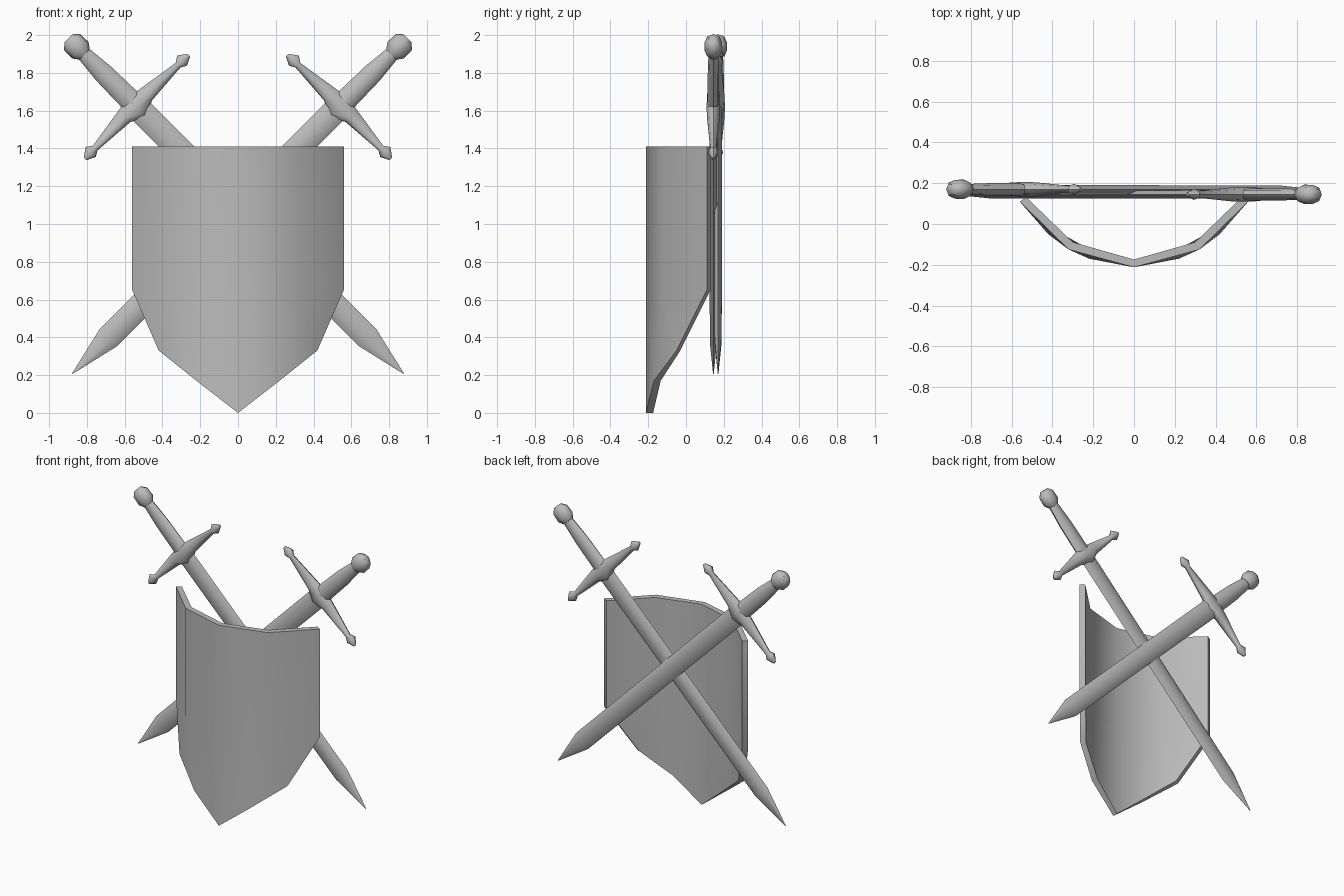
import bpy, bmesh, math
from mathutils import Vector

if "Cube" in bpy.data.objects:
    bpy.data.objects.remove(bpy.data.objects["Cube"])

steel = bpy.data.materials.new("grey_steel")
steel.diffuse_color = (0.5, 0.5, 0.5, 1)
steel.use_nodes = True
steel.node_tree.nodes["Principled BSDF"].inputs["Base Color"].default_value = steel.diffuse_color
R = math.sqrt(0.5)


def finish(name, bm, angle):
    bmesh.ops.remove_doubles(bm, verts=bm.verts, dist=0.0001)
    bmesh.ops.recalc_face_normals(bm, faces=bm.faces)
    mesh = bpy.data.meshes.new(name)
    bm.to_mesh(mesh)
    bm.free()
    mesh.materials.append(steel)
    ob = bpy.data.objects.new(name, mesh)
    bpy.context.collection.objects.link(ob)
    bpy.ops.object.select_all(action='DESELECT')
    bpy.context.view_layer.objects.active = ob
    ob.select_set(True)
    bpy.ops.object.shade_smooth_by_angle(angle=math.radians(angle))


def loft(name, stations, sides, place, angle=50):
    """Stations are (along, low width, high width, half depth)."""
    bm = bmesh.new()
    rings = []
    for along, lo, hi, depth in stations:
        ring = []
        for i in range(sides):
            a = 2 * math.pi * i / sides
            c = math.cos(a)
            ring.append(bm.verts.new(place(along, c * (hi if c > 0 else lo), math.sin(a) * depth)))
        rings.append(ring)
    for r0, r1 in zip(rings, rings[1:]):
        for i in range(sides):
            j = (i + 1) % sides
            bm.faces.new((r0[i], r0[j], r1[j], r1[i]))
    bm.faces.new(rings[0])
    bm.faces.new(rings[-1])
    finish(name, bm, angle)


def sword(side, m, y):
    origin = Vector((-0.853 * m, y, 1.938))
    down, across = Vector((m * R, 0, -R)), Vector((m * R, 0, R))

    def on_axis(s, t, d):
        return origin + down * s + across * t + Vector((0, d, 0))

    def on_guard(t, s, d):
        return on_axis(0.45 + s, t, d)

    # pommel: faceted ball
    loft(side + "_pommel", [(s, w, w, d) for s, w, d in (
        (-0.064, 0.03, 0.025), (-0.035, 0.06, 0.046),
        (0.025, 0.062, 0.048), (0.058, 0.038, 0.03))], 8, on_axis)
    # grip: swells towards the guard
    loft(side + "_grip", [(s, w, w, d) for s, w, d in (
        (0.05, 0.039, 0.026), (0.2, 0.054, 0.03), (0.45, 0.06, 0.03))], 8, on_axis)
    # blade: flattened hexagon ending in a point
    loft(side + "_blade", [(s, w, w, d) for s, w, d in (
        (0.44, 0.067, 0.024), (2.18, 0.064, 0.022), (2.447, 0.002, 0.002))], 6, on_axis)
    # crossguard: tapers out to flared, pointed ends
    half = [(0.08, 0.056, 0.032, 0.034), (0.31, 0.02, 0.015, 0.017),
            (0.342, 0.042, 0.033, 0.027), (0.388, 0.01, 0.01, 0.008)]
    stations = [(-t, a, b, d) for t, a, b, d in reversed(half)]
    stations += [(0, 0.066, 0.077, 0.036)] + half
    loft(side + "_crossguard", stations, 8, on_guard)


sword("left", 1, 0.17)
sword("right", -1, 0.145)

# shield: curved plate, half outline mirrored in x
ys = (-0.212, -0.125, 0.11)
xs = (0, 0.32, 0.56)
rows = [[(x, y, z) for x, y in zip(xs, ys)] for z in (1.41, 0.65)]
rows.append([(0, -0.212, 0), (0.22, -0.17, 0.17), (0.42, -0.05, 0.33)])
inset = [(0, 0.038), (-0.02, 0.036), (-0.033, 0.02)]
bm = bmesh.new()
for m in (1, -1):
    front = [[bm.verts.new((m * x, y, z)) for x, y, z in row] for row in rows]
    back = [[bm.verts.new((m * (x + dx), y + dy, z))
             for (x, y, z), (dx, dy) in zip(row, inset)] for row in rows]
    for g in (front, back):
        for r in range(2):
            for c in range(2):
                bm.faces.new((g[r][c], g[r][c + 1], g[r + 1][c + 1], g[r + 1][c]))
    # rim joining front and back
    edge = [(0, 0), (0, 1), (0, 2), (1, 2), (2, 2), (2, 1), (2, 0)]
    for (r, c), (p, q) in zip(edge, edge[1:]):
        bm.faces.new((front[r][c], front[p][q], back[p][q], back[r][c]))
finish("shield", bm, 45)
